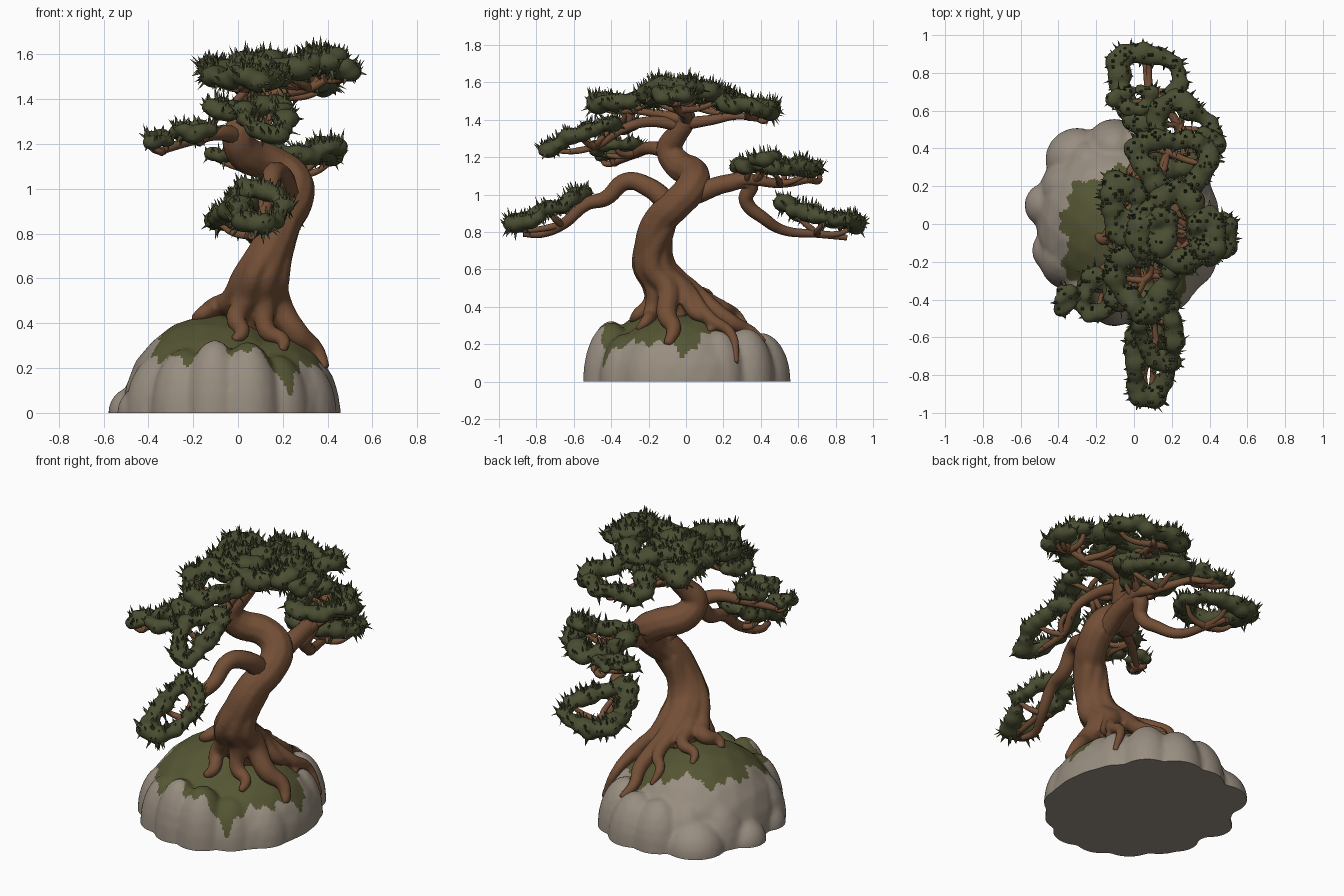
import bpy, bmesh, math, random
from mathutils import Vector, Matrix
from mathutils.bvhtree import BVHTree

random.seed(7)
if "Cube" in bpy.data.objects:
    bpy.data.objects.remove(bpy.data.objects["Cube"])


def material(name, rgb):
    mat = bpy.data.materials.new(name)
    mat.use_nodes = True
    bsdf = next(n for n in mat.node_tree.nodes if n.type == 'BSDF_PRINCIPLED')
    bsdf.inputs["Base Color"].default_value = (*rgb, 1)
    bsdf.inputs["Roughness"].default_value = 0.9
    mat.diffuse_color = (*rgb, 1)
    return mat


STONE = material("grey stone", (0.315, 0.268, 0.217))
MOSS = material("moss green", (0.09, 0.09, 0.034))
BARK = material("brown bark", (0.172, 0.078, 0.037))
LEAF = material("dark foliage", (0.068, 0.074, 0.031))


def evaluated_mesh(obj):
    graph = bpy.context.evaluated_depsgraph_get()
    graph.update()
    return bpy.data.meshes.new_from_object(obj.evaluated_get(graph))


def add_object(name, mesh, mats, voxel=0, smooth=0):
    """Link a mesh, optionally fusing its overlapping pieces into one skin."""
    obj = bpy.data.objects.new(name, mesh)
    bpy.context.collection.objects.link(obj)
    if voxel:
        remesh = obj.modifiers.new("fuse", 'REMESH')
        remesh.mode = 'VOXEL'
        remesh.voxel_size = voxel
        relax = obj.modifiers.new("relax", 'SMOOTH')
        relax.iterations = smooth
        fused = evaluated_mesh(obj)
        obj.modifiers.clear()
        obj.data = fused
    obj.data.materials.clear()
    for mat in mats:
        obj.data.materials.append(mat)
    obj.data.polygons.foreach_set("material_index", [0] * len(obj.data.polygons))
    obj.data.shade_smooth()
    return obj


def blob(bm, center, size):
    mat = Matrix.Translation(center) @ Matrix.Diagonal((*size, 1))
    bmesh.ops.create_icosphere(bm, subdivisions=3, radius=1, matrix=mat)


def to_mesh(name, bm):
    mesh = bpy.data.meshes.new(name)
    bm.to_mesh(mesh)
    bm.free()
    return mesh


def tubes(name, paths, voxel=0, smooth=0):
    """Tapering round limbs; each path is a list of (point, radius)."""
    curve = bpy.data.curves.new(name, 'CURVE')
    curve.dimensions = '3D'
    curve.bevel_depth = 1
    curve.bevel_resolution = 3
    curve.resolution_u = 7
    curve.use_fill_caps = True
    for path in paths:
        spline = curve.splines.new('BEZIER')
        spline.bezier_points.add(len(path) - 1)
        for knot, (point, radius) in zip(spline.bezier_points, path):
            knot.co = point
            knot.radius = radius
            knot.handle_left_type = knot.handle_right_type = 'AUTO'
    helper = bpy.data.objects.new(name + "_path", curve)
    bpy.context.collection.objects.link(helper)
    mesh = evaluated_mesh(helper)
    bpy.data.objects.remove(helper)
    return add_object(name, mesh, [BARK], voxel, smooth)


def taper(points, start, end):
    last = len(points) - 1
    return [(Vector(p), start + (end - start) * i / last) for i, p in enumerate(points)]


# Rock: a broad dome, lower on the +x side, ringed by half-height boulders
bm = bmesh.new()
blob(bm, (-0.1, 0, 0), (0.42, 0.47, 0.44))
blob(bm, (0.12, -0.02, 0), (0.34, 0.43, 0.36))
COUNT = 14
for i in range(COUNT):
    a = math.tau * i / COUNT
    height = 0.25 + 0.05 * abs(math.sin(a)) + random.uniform(-0.04, 0.03)
    wide = random.uniform(0.14, 0.18)
    blob(bm, (-0.03 + 0.33 * math.cos(a), 0.41 * math.sin(a), 0), (wide, wide, height))
for x, y, size in ((-0.46, 0.1, 0.12), (-0.42, -0.14, 0.12), (-0.3, 0.34, 0.17)):
    blob(bm, (x, y, 0), (size, size, size))
rock = add_object("rock", to_mesh("rock", bm), [STONE, MOSS], 0.014, 4)

# Flat underside, and a ragged moss cap
bm = bmesh.new()
bm.from_mesh(rock.data)
cut = bmesh.ops.bisect_plane(bm, geom=bm.verts[:] + bm.edges[:] + bm.faces[:],
                             plane_co=(0, 0, 0.005), plane_no=(0, 0, 1), clear_inner=True)
rim = [e for e in cut["geom_cut"] if isinstance(e, bmesh.types.BMEdge)]
bmesh.ops.holes_fill(bm, edges=rim)
for v in bm.verts:
    if v.co.z < 0.0051:
        v.co.z = 0
for f in bm.faces:
    c = f.calc_center_median() - Vector((0, -0.05, 0))
    a = math.atan2(c.y, c.x)
    ragged = 0.025 * math.sin(5 * a + 1) + 0.02 * math.sin(11 * a) + 0.012 * math.sin(29 * a)
    if c.xy.length < 0.39 - 0.02 * math.sin(a) + ragged and f.normal.z > 0.1:
        f.material_index = 1
ground = BVHTree.FromBMesh(bm)
bm.to_mesh(rock.data)
bm.free()
rock.data.set_sharp_from_angle(angle=math.radians(50))


def on_ground(spot, lift):
    hit = ground.ray_cast(Vector((spot.x, spot.y, 2)), Vector((0, 0, -1)))[0]
    return Vector((spot.x, spot.y, hit.z + lift))


# Trunk: an S-bend, fused with the roots that run up it as ridges
trunk = [(Vector(p[:3]), p[3]) for p in (
    (0.06, 0.0, 0.36, 0.12), (0.07, -0.08, 0.5, 0.115), (0.1, -0.17, 0.62, 0.105),
    (0.15, -0.18, 0.74, 0.095), (0.2, -0.14, 0.86, 0.09), (0.25, -0.05, 0.95, 0.088),
    (0.24, 0.03, 1.04, 0.09), (0.15, 0.04, 1.11, 0.085), (0.03, -0.04, 1.16, 0.082),
    (0.0, -0.09, 1.24, 0.07), (0.04, -0.05, 1.32, 0.06), (0.08, 0.0, 1.4, 0.052),
    (0.1, -0.01, 1.49, 0.035))]
roots = []
for x, y, size in ((0.39, -0.1, 0.055), (0.36, 0.27, 0.038), (0.14, 0.42, 0.042),
                   (0.3, 0.13, 0.04), (-0.2, -0.06, 0.045), (-0.02, -0.29, 0.045),
                   (0.2, -0.26, 0.042), (-0.16, 0.17, 0.036), (0.0, 0.33, 0.036)):
    foot, tip = Vector((0.07, -0.04, 0)), Vector((x, y, 0))
    out = (tip - foot).normalized()
    side = out.cross(Vector((0, 0, 1))) * 0.025
    twist = Matrix.Rotation(1.0, 3, 'Z') @ out
    roots.append([(trunk[4][0] + twist * 0.062, size * 0.8),
                  (trunk[2][0] + out * 0.075, size * 1.1),
                  (trunk[1][0] + out * 0.11, size * 1.1),
                  (on_ground(foot.lerp(tip, 0.62) + side, 0.04), size),
                  (on_ground(foot.lerp(tip, 0.84) - side, 0.02), size * 0.75),
                  (on_ground(tip, -0.005), size * 0.45)])
tubes("trunk_and_roots", [trunk] + roots, 0.012, 2)

# Main branches
branches = {
    "front_low_branch": taper([(0.22, -0.08, 0.94), (0.2, -0.2, 1.04), (0.16, -0.32, 1.07),
                               (0.14, -0.43, 0.98), (0.13, -0.53, 0.95), (0.1, -0.66, 0.84),
                               (0.05, -0.78, 0.79), (0.06, -0.87, 0.79)], 0.06, 0.016),
    "back_low_branch": taper([(0.24, 0.05, 1.0), (0.26, 0.22, 1.06), (0.25, 0.34, 1.06),
                              (0.22, 0.32, 0.97), (0.18, 0.42, 0.87), (0.12, 0.52, 0.81),
                              (0.08, 0.7, 0.79), (0.06, 0.86, 0.77)], 0.055, 0.016),
    "back_high_branch": taper([(0.25, 0.2, 1.05), (0.28, 0.32, 1.08), (0.24, 0.5, 1.06),
                               (0.15, 0.66, 1.08)], 0.04, 0.018),
    "side_branch": taper([(0.03, -0.06, 1.22), (-0.08, -0.19, 1.25), (-0.2, -0.27, 1.22),
                          (-0.34, -0.38, 1.17)], 0.045, 0.016),
    "front_high_branch": taper([(0.06, -0.03, 1.37), (0.1, -0.2, 1.39), (0.13, -0.34, 1.35),
                                (0.1, -0.48, 1.26), (0.12, -0.62, 1.23)], 0.035, 0.014),
    "crown_back_branch": taper([(0.08, 0, 1.38), (0.12, 0.14, 1.4), (0.15, 0.26, 1.42),
                                (0.18, 0.38, 1.41)], 0.035, 0.014),
    "crown_right_branch": taper([(0.08, 0, 1.4), (0.2, 0, 1.43), (0.32, -0.04, 1.45),
                                 (0.4, -0.07, 1.49)], 0.035, 0.014),
    "crown_front_branch": taper([(0.08, -0.02, 1.4), (0.06, -0.14, 1.43), (0.05, -0.3, 1.45)],
                                0.035, 0.014),
}
for name, path in branches.items():
    tubes(name, [path])
joints = [p for path in branches.values() for p, r in path[2:]]


def foliage(name, x, y, z, rx, ry, slope, thick):
    """A lumpy ring of needles that rises by slope along y, held by twigs."""
    center, phase = Vector((x, y, z)), random.uniform(0, 6)
    steps = max(6, round((rx + ry) * 65))
    bm, ring = bmesh.new(), []
    for i in range(steps):
        a = math.tau * i / steps
        wobble = 1 + 0.15 * math.sin(3 * a + phase) + random.uniform(-0.08, 0.08)
        dx, dy = rx * math.cos(a) * wobble, ry * math.sin(a) * wobble
        ring.append(center + Vector((dx, dy, slope * dy + random.uniform(-0.02, 0.02))))
        size = thick * random.uniform(0.75, 1.25)
        blob(bm, ring[-1], (size, size, size * 0.75))
    pad = add_object(name, to_mesh(name, bm), [LEAF], 0.016, 1)
    # Needles: poke random faces out into spikes, mostly on the upper side
    bm = bmesh.new()
    bm.from_mesh(pad.data)
    chosen = [f for f in bm.faces if random.random() < (0.1 if f.normal.z > 0 else 0.04)]
    normals = [f.normal.copy() for f in chosen]
    tips = bmesh.ops.poke(bm, faces=chosen)["verts"]
    for tip, normal in zip(tips, normals):
        lean = normal + Vector((0, 0, 0.7 if normal.z > 0 else 0))
        tip.co += lean.normalized() * random.uniform(0.015, 0.05)
    bm.to_mesh(pad.data)
    bm.free()
    pad.data.set_sharp_from_angle(angle=math.radians(60))
    # Twigs from the nearest branch to the underside of the ring
    hub = min(joints, key=lambda p: (p - center).length)
    twigs = []
    for k in range(4):
        end = ring[k * steps // 4] - Vector((0, 0, thick * 0.45))
        bend = Vector((random.uniform(-0.03, 0.03), random.uniform(-0.03, 0.03), -0.015))
        twigs.append(taper([hub, hub.lerp(end, 0.5) + bend, end], 0.02, 0.011))
    tubes(name + "_twigs", twigs)


# Foliage pads
for spec in (
    ("front_low_foliage", 0.09, -0.73, 0.92, 0.1, 0.18, 0.45, 0.055),
    ("back_low_foliage", 0.07, 0.74, 0.88, 0.16, 0.18, -0.28, 0.055),
    ("back_high_foliage", 0.25, 0.47, 1.15, 0.14, 0.19, -0.05, 0.055),
    ("back_side_foliage", 0.39, 0.42, 1.19, 0.04, 0.06, 0, 0.05),
    ("back_tip_foliage", 0.0, 0.66, 1.14, 0.1, 0.05, 0, 0.04),
    ("front_high_foliage", 0.13, -0.56, 1.32, 0.09, 0.17, 0.4, 0.052),
    ("side_tip_foliage", -0.36, -0.4, 1.22, 0.04, 0.05, 0, 0.04),
    ("side_foliage", -0.2, -0.38, 1.26, 0.07, 0.11, 0.1, 0.045),
    ("side_upper_foliage", -0.07, -0.36, 1.36, 0.04, 0.07, 0.3, 0.045),
    ("crown_front_foliage", 0.05, -0.3, 1.51, 0.14, 0.15, 0.1, 0.058),
    ("crown_middle_foliage", 0.2, -0.02, 1.55, 0.16, 0.18, 0, 0.062),
    ("crown_back_foliage", 0.21, 0.33, 1.47, 0.19, 0.13, -0.15, 0.055),
    ("crown_right_foliage", 0.38, -0.06, 1.58, 0.06, 0.1, 0, 0.055),
    ("crown_edge_foliage", 0.48, -0.06, 1.53, 0.03, 0.08, 0, 0.05),
    ("crown_left_foliage", -0.05, 0.08, 1.53, 0.07, 0.15, 0, 0.058),
    ("crown_top_foliage", 0.13, -0.03, 1.56, 0.06, 0.08, 0, 0.055),
):
    foliage(*spec)
